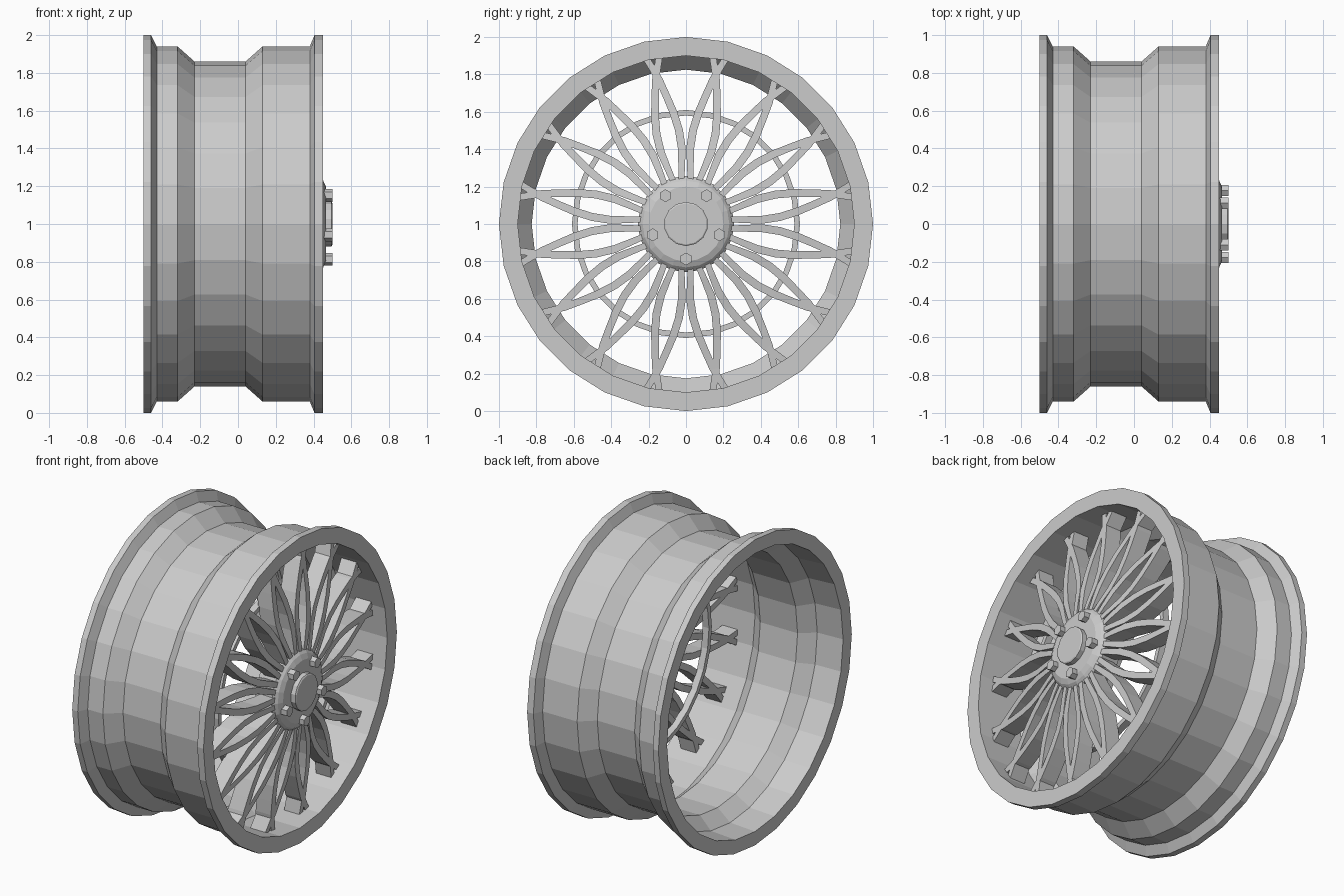
import bpy, bmesh, math

if "Cube" in bpy.data.objects:
    bpy.data.objects.remove(bpy.data.objects["Cube"])

CZ = 1.0  # wheel axis height (axis runs along x)


def make_object(name, bm):
    bmesh.ops.recalc_face_normals(bm, faces=bm.faces)
    me = bpy.data.meshes.new(name)
    bm.to_mesh(me)
    bm.free()
    ob = bpy.data.objects.new(name, me)
    bpy.context.collection.objects.link(ob)
    return ob


def lathe(name, profile, sides, closed=True, y=0.0, z=CZ):
    """Revolve (x, radius) points around the x axis; open profiles get end caps."""
    bm = bmesh.new()
    rings = []
    for i in range(sides):
        a = 2 * math.pi * i / sides
        rings.append([bm.verts.new((x, y + r * math.sin(a), z + r * math.cos(a))) for x, r in profile])
    n = len(profile)
    for i in range(sides):
        p, q = rings[i], rings[(i + 1) % sides]
        for j in range(n if closed else n - 1):
            k = (j + 1) % n
            bm.faces.new((p[j], p[k], q[k], q[j]))
    if not closed:
        bm.faces.new([r[0] for r in rings])
        bm.faces.new([r[-1] for r in rings])
    return make_object(name, bm)


# Barrel with drop centre and flanges
outer = [(-0.5, 1), (-0.46, 1), (-0.43, 0.94), (-0.32, 0.94), (-0.23, 0.86),
         (0.04, 0.86), (0.13, 0.94), (0.38, 0.94), (0.405, 1), (0.45, 1)]
inner = [(0.45, 0.9), (0.13, 0.9), (0.04, 0.825), (-0.23, 0.825), (-0.32, 0.9), (-0.5, 0.91)]
lathe("rim_barrel", outer + inner, 28)

# Hub, centre cap and support ring behind the spokes
lathe("hub", [(0.30, 0.25), (0.425, 0.258), (0.45, 0.232), (0.465, 0.2)], 20, closed=False)
lathe("centre_cap", [(0.44, 0.118), (0.495, 0.118), (0.5, 0.11)], 14, closed=False)
lathe("support_ring", [(0.24, 0.58), (0.24, 0.61), (0.285, 0.61), (0.285, 0.58)], 28)

# Five hexagonal lug nuts
for i in range(5):
    a = math.pi + 2 * math.pi * i / 5
    lathe(f"lug_nut_{i + 1}", [(0.44, 0.034), (0.5, 0.034)], 6, closed=False,
          y=0.187 * math.sin(a), z=CZ + 0.187 * math.cos(a))

# Spoke strand: radius, sideways offset, half width, front x, depth
STRAND = [(0.20, 0.014, 0.015, 0.440, 0.10), (0.30, 0.036, 0.018, 0.430, 0.10),
          (0.40, 0.057, 0.021, 0.415, 0.11), (0.50, 0.061, 0.021, 0.400, 0.11),
          (0.60, 0.050, 0.021, 0.388, 0.11), (0.70, 0.029, 0.020, 0.375, 0.11),
          (0.79, 0.008, 0.020, 0.365, 0.11), (0.90, -0.032, 0.019, 0.355, 0.11)]


def strand(bm, angle, side):
    s, c = math.sin(angle), math.cos(angle)
    prev = None
    for r, off, hw, xf, d in STRAND:
        ring = []
        for x, t in ((xf, off - hw), (xf, off + hw), (xf - d, off + hw), (xf - d, off - hw)):
            t *= side
            ring.append(bm.verts.new((x, r * s + t * c, CZ + r * c - t * s)))
        if prev:
            for j in range(4):
                k = (j + 1) % 4
                bm.faces.new((prev[j], prev[k], ring[k], ring[j]))
        else:
            bm.faces.new(ring)
        prev = ring
    bm.faces.new(prev)


# Sixteen petal spokes, each two mirrored strands crossing near the rim
for i in range(16):
    bm = bmesh.new()
    for side in (-1, 1):
        strand(bm, math.radians(11.25 + 22.5 * i), side)
    make_object(f"petal_spoke_{i + 1}", bm)
